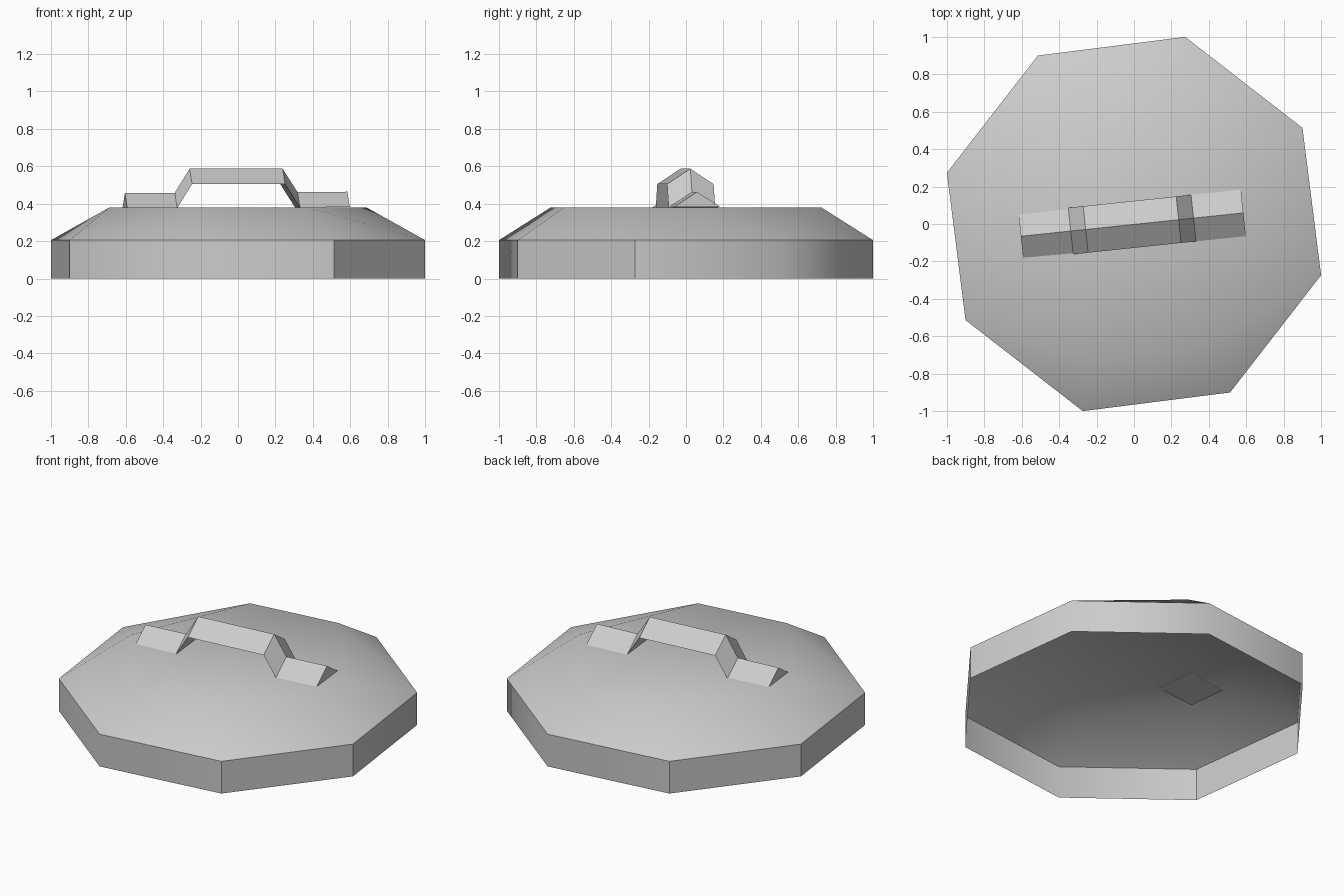
import bpy, bmesh
from math import sin, cos, radians
from mathutils import Matrix

if "Cube" in bpy.data.objects:
    bpy.data.objects.remove(bpy.data.objects["Cube"])

grey = bpy.data.materials.new("light grey")
grey.use_nodes = True
grey.diffuse_color = (0.6, 0.6, 0.6, 1)
grey.node_tree.nodes["Principled BSDF"].inputs["Base Color"].default_value = (0.6, 0.6, 0.6, 1)


def add_object(name, bm):
    bmesh.ops.recalc_face_normals(bm, faces=bm.faces)
    mesh = bpy.data.meshes.new(name)
    bm.to_mesh(mesh)
    bm.free()
    mesh.materials.append(grey)
    obj = bpy.data.objects.new(name, mesh)
    bpy.context.collection.objects.link(obj)
    return obj


def polar(radius, degrees, z):
    return (radius * cos(radians(degrees)), radius * sin(radians(degrees)), z)


# Lid: open octagonal wall, sloping shoulder, six-sided flat top
TURN, RIM_Z, TOP_Z = 29.7, 0.205, 0.38
bm = bmesh.new()
corners = [TURN + 45 * i for i in range(8)]
base = [bm.verts.new(polar(1.037, a, 0)) for a in corners]
rim = [bm.verts.new(polar(1.037, a, RIM_Z)) for a in corners]
for i in range(8):
    j = (i + 1) % 8
    bm.faces.new((base[i], base[j], rim[j], rim[i]))

# Each half of the top has two true corners and one at the middle of a side
top = []
for half in (0, 180):
    top.append(bm.verts.new(polar(0.693, TURN - 22.5 + half, TOP_Z)))
    top.append(bm.verts.new(polar(0.75, TURN + 45 + half, TOP_Z)))
    top.append(bm.verts.new(polar(0.75, TURN + 90 + half, TOP_Z)))
bm.faces.new(top)
for h in (0, 1):
    r = [rim[(4 * h + k) % 8] for k in range(-1, 4)]
    end, a, b, next_end = [top[(3 * h + k) % 6] for k in range(4)]
    for face in ((r[0], r[1], end), (r[1], a, end), (r[1], r[2], a),
                 (r[2], r[3], b, a), (r[3], r[4], b), (r[4], next_end, b)):
        bm.faces.new(face)

# Smooth lid with a crisp rim and a few crisp wall corners
for f in bm.faces:
    f.smooth = True
crisp = [{base[i], rim[i]} for i in (2, 3, 4, 6, 7)]
for e in bm.edges:
    on_rim = all(abs(v.co.z - RIM_Z) < 0.001 for v in e.verts)
    e.smooth = not (on_rim or set(e.verts) in crisp)
add_object("lid", bm)

# Handle: triangular bar swept along a stepped path
path = [(-0.598, 0.374), (-0.33, 0.376), (-0.25, 0.505),
        (0.25, 0.505), (0.33, 0.38), (0.598, 0.382)]
bm = bmesh.new()
rings = [[bm.verts.new((s, y, z + dz)) for y, dz in ((-0.125, 0), (0.125, 0), (0, 0.082))]
         for s, z in path]
for p, q in zip(rings, rings[1:]):
    for i in range(3):
        j = (i + 1) % 3
        bm.faces.new((p[i], p[j], q[j], q[i]))
bm.faces.new(rings[0])
bm.faces.new(rings[-1])
bm.transform(Matrix.Translation((-0.01, -0.003, 0)) @ Matrix.Rotation(radians(6), 4, 'Z'))
add_object("handle", bm)
